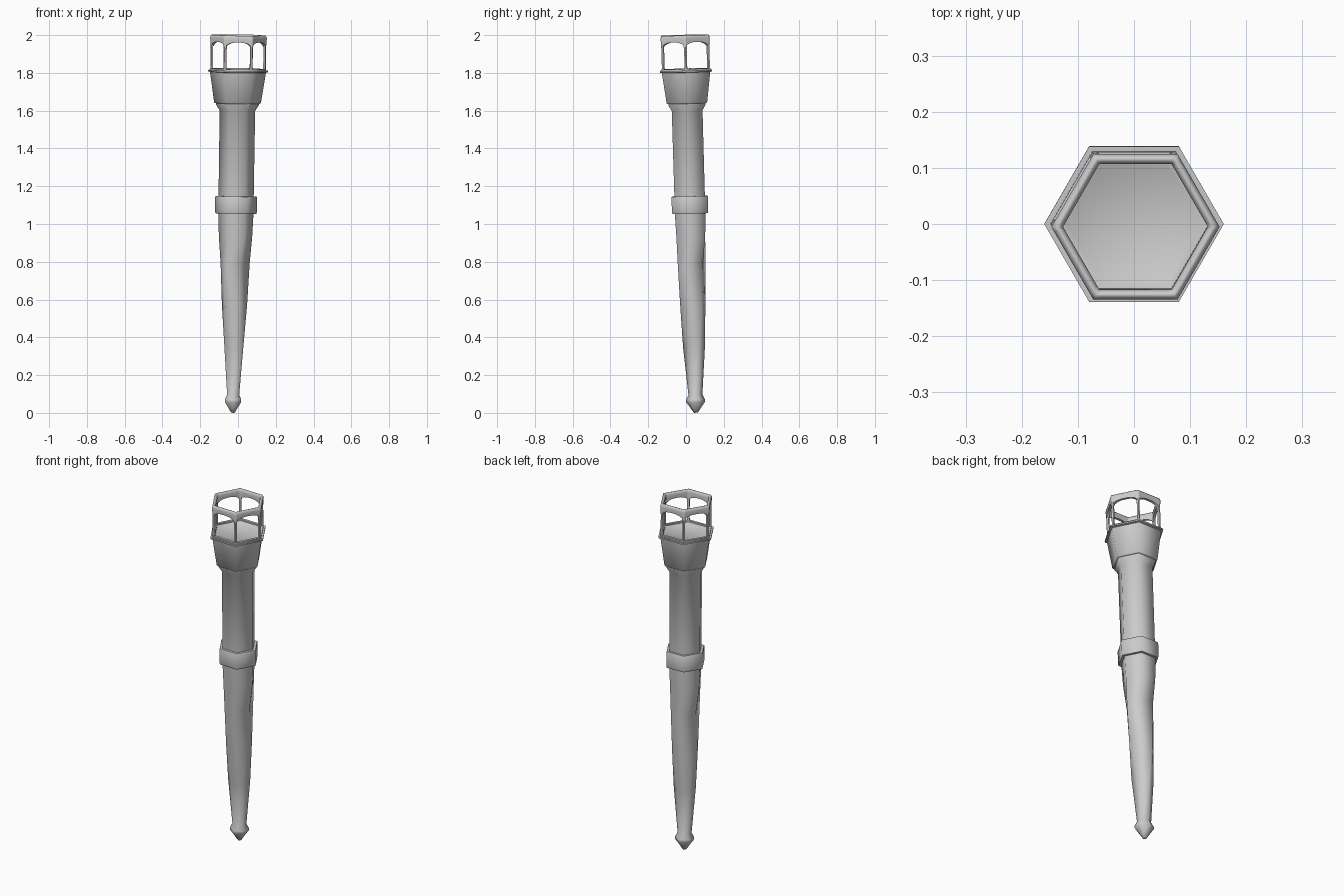
import bpy, bmesh
from math import cos, sin, radians
from mathutils import Vector, Matrix

if "Cube" in bpy.data.objects:
    bpy.data.objects.remove(bpy.data.objects["Cube"])

# whole torch leans slightly about the centre of its rim
PIVOT = Vector((0, 0, 1.81))
LEAN = Vector((0, 0, 1)).rotation_difference(Vector((0.015, -0.029, 1))).to_matrix().to_4x4()
TILT = Matrix.Translation(PIVOT) @ LEAN @ Matrix.Translation(-PIVOT)


def corner(r, z, a):
    return Vector((r * cos(radians(a)), r * sin(radians(a)), z))


def skin(name, rings, closed=False, angle=65):
    """Join successive point rings with quads; cap the ends unless closed."""
    bm = bmesh.new()
    vs = [[bm.verts.new(p) for p in ring] for ring in rings]
    n = len(vs[0])
    for i in range(len(vs) if closed else len(vs) - 1):
        a, b = vs[i], vs[(i + 1) % len(vs)]
        for j in range(n):
            k = (j + 1) % n
            bm.faces.new((a[j], a[k], b[k], b[j]))
    if not closed:
        bm.faces.new(vs[0])
        bm.faces.new(vs[-1])
    bmesh.ops.recalc_face_normals(bm, faces=bm.faces)
    bm.transform(TILT)
    me = bpy.data.meshes.new(name)
    bm.to_mesh(me)
    bm.free()
    me.shade_smooth()
    me.set_sharp_from_angle(angle=radians(angle))
    ob = bpy.data.objects.new(name, me)
    bpy.context.collection.objects.link(ob)
    return ob


def hex_loft(name, profile, closed=False):
    """Hexagonal rings from (radius, z, twist angle)."""
    return skin(name, [[corner(r, z, t + 60 * i) for i in range(6)]
                       for r, z, t in profile], closed)


# twisted tapering handle with pointed foot
hex_loft("handle", [
    (0.011, 0.0, 90), (0.024, 0.02, 90), (0.050, 0.057, 90), (0.050, 0.07, 90),
    (0.037, 0.095, 90), (0.058, 0.35, 90), (0.069, 0.57, 45),
    (0.078, 0.79, -10), (0.088, 0.93, 0), (0.094, 1.07, 0)])

# straight upper shaft flaring into the bowl
hex_loft("shaft", [(0.093, 1.07, 0), (0.094, 1.60, 0), (0.113, 1.63, 0), (0.113, 1.65, 0)])

# raised band
hex_loft("band", [(0.108, 1.055, 0), (0.111, 1.065, 0), (0.111, 1.14, 0), (0.108, 1.147, 0)])

# bowl with thin rim
hex_loft("bowl", [(0.119, 1.638, 0), (0.124, 1.643, 0), (0.148, 1.803, 0),
                  (0.16, 1.806, 0), (0.16, 1.814, 0), (0.13, 1.814, 0), (0.12, 1.808, 0)])

# low lip under the cage
hex_loft("cage_lip", [(0.149, 1.81, 0), (0.149, 1.822, 0),
                      (0.133, 1.822, 0), (0.133, 1.81, 0)], closed=True)

# top ring, underside arched between corners
rings = []
for side in range(6):
    for s in (0, 0.06, 0.12, 0.2, 0.33, 0.5, 0.67, 0.8, 0.88, 0.94):
        d = corner(1, 0, 60 * side).lerp(corner(1, 0, 60 * side + 60), s)
        zb = 1.964 - 0.024 * abs(2 * s - 1) ** 3
        section = [(0.147, zb), (0.15, 1.985), (0.147, 1.995), (0.142, 2.0),
                   (0.137, 2.0), (0.132, 1.995), (0.129, 1.985), (0.131, zb)]
        rings.append([d * r + Vector((0, 0, z)) for r, z in section])
skin("top_ring", rings, closed=True)

# six corner posts
for i in range(6):
    a = 60 * i
    out, side = corner(1, 0, a), corner(1, 0, a + 90)
    post = []
    for z, w in ((1.81, 0.009), (1.835, 0.007), (1.925, 0.007), (1.955, 0.010)):
        post.append([out * r + side * t + Vector((0, 0, z))
                     for r, t in ((0.147, 0), (0.142, w), (0.133, w * 0.8),
                                  (0.133, -w * 0.8), (0.142, -w))])
    skin(f"post_{i + 1}", post, angle=30)
